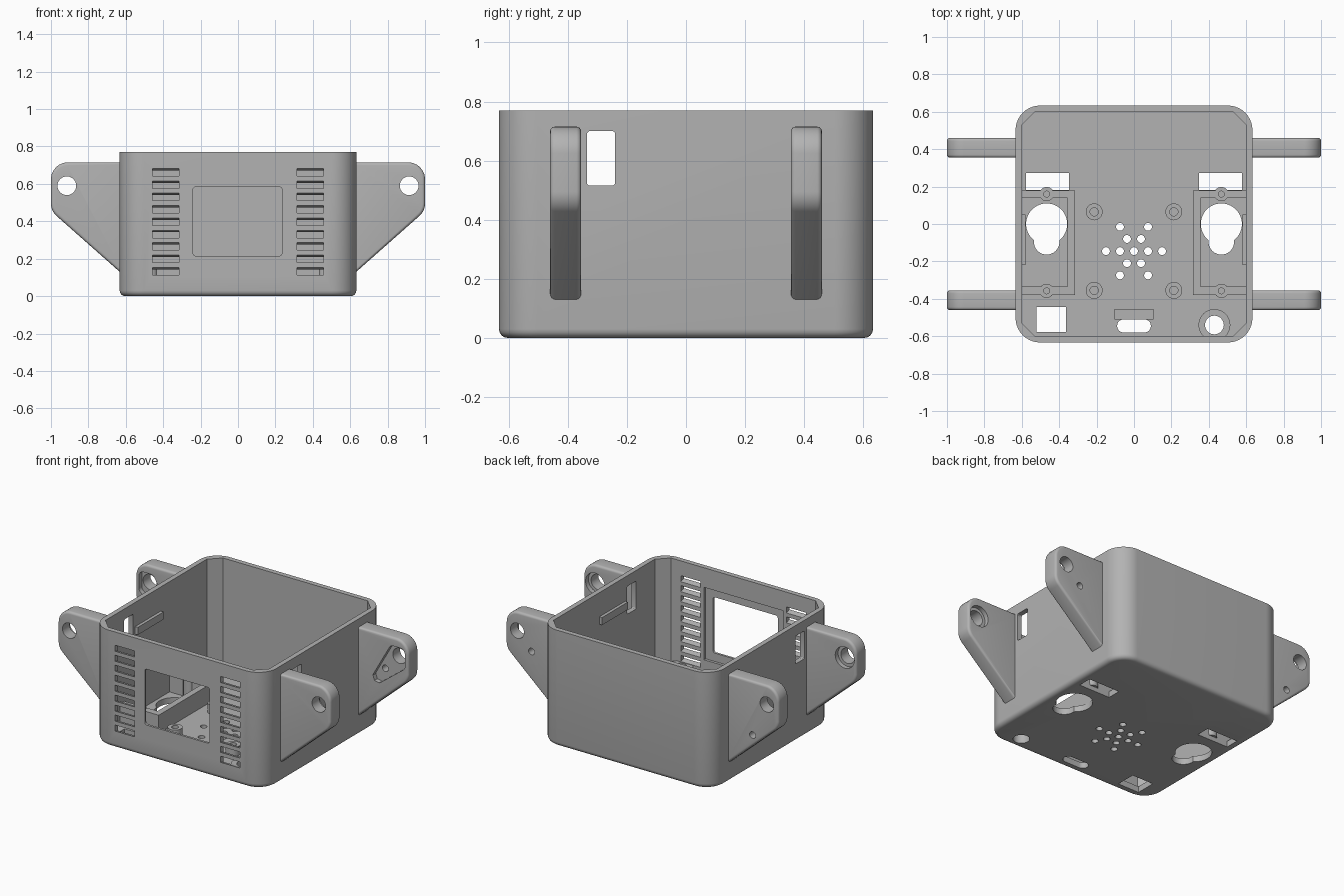
import bpy, bmesh, math
from mathutils import Vector

if "Cube" in bpy.data.objects:
    bpy.data.objects.remove(bpy.data.objects["Cube"], do_unlink=True)

grey = bpy.data.materials.new("plastic_grey")
grey.use_nodes = True
COLOUR = (0.45, 0.45, 0.45, 1)
grey.diffuse_color = COLOUR
grey.node_tree.nodes["Principled BSDF"].inputs["Base Color"].default_value = COLOUR


# --- helpers ---
def circle(x, y, r, n=32):
    return [(x + r * math.cos(math.tau * i / n), y + r * math.sin(math.tau * i / n)) for i in range(n)]


def rect(x0, x1, y0, y1):
    return [(x0, y0), (x1, y0), (x1, y1), (x0, y1)]


def rounded(points, radii, seg=8):
    """Fillet the corners of a polygon; radii is a number or one per corner."""
    pts = [Vector(p) for p in points]
    if not isinstance(radii, (list, tuple)):
        radii = [radii] * len(pts)
    out = []
    for i, p in enumerate(pts):
        r = radii[i]
        if r == 0:
            out.append(tuple(p))
            continue
        u = (pts[i - 1] - p).normalized()
        v = (pts[(i + 1) % len(pts)] - p).normalized()
        half = u.angle(v) / 2
        c = p + (u + v).normalized() * r / math.sin(half)
        d = r / math.tan(half)
        w0, w1 = p + u * d - c, p + v * d - c
        out += [tuple(c + w0.lerp(w1, k / seg).normalized() * r) for k in range(seg + 1)]
    return out


def prism(name, points, a, b, axis="z", bottom_bevel=0, bevel=0):
    """Extrude a flat profile from a to b along an axis."""
    place = {"x": lambda p, t: (t, p[0], p[1]),
             "y": lambda p, t: (p[0], t, p[1]),
             "z": lambda p, t: (p[0], p[1], t)}[axis]
    bm = bmesh.new()
    lo = [bm.verts.new(place(p, a)) for p in points]
    hi = [bm.verts.new(place(p, b)) for p in points]
    bm.faces.new(lo)
    bm.faces.new(hi)
    n = len(points)
    for i in range(n):
        j = (i + 1) % n
        bm.faces.new((lo[i], lo[j], hi[j], hi[i]))
    bmesh.ops.recalc_face_normals(bm, faces=bm.faces)
    edges, width = [], bottom_bevel or bevel
    if bottom_bevel:
        edges = [e for e in bm.edges if all(v in lo for v in e.verts)]
    elif bevel:
        edges = [e for e in bm.edges if (e.verts[0] in lo) == (e.verts[1] in lo)]
    if edges:
        bmesh.ops.bevel(bm, geom=edges, offset=width, segments=4, profile=0.5, affect="EDGES")
    me = bpy.data.meshes.new(name)
    bm.to_mesh(me)
    bm.free()
    me.materials.append(grey)
    ob = bpy.data.objects.new(name, me)
    bpy.context.collection.objects.link(ob)
    return ob


def cut(target, *args, **kw):
    """Subtract a prism from the target."""
    tool = prism("cutter", *args, **kw)
    mod = target.modifiers.new("cut", "BOOLEAN")
    mod.operation, mod.solver, mod.object = "DIFFERENCE", "EXACT", tool
    bpy.context.view_layer.objects.active = target
    bpy.ops.object.modifier_apply(modifier=mod.name)
    me = tool.data
    bpy.data.objects.remove(tool, do_unlink=True)
    bpy.data.meshes.remove(me)


parts = []
W, H, FLOOR, IN = 0.633, 0.77, 0.04, 0.6

# --- open box with chamfered inner corners ---
body = prism("housing", rounded(rect(-W, W, -W, W), 0.13, 12), 0, H, bottom_bevel=0.03)
parts.append(body)
c = IN - 0.07
cut(body, [(-c, -IN), (c, -IN), (IN, -c), (IN, c), (c, IN), (-c, IN), (-IN, c), (-IN, -c)], FLOOR, 1)

# front display window with a recess behind it
cut(body, rounded(rect(-0.24, 0.235, 0.215, 0.585), 0.015, 4), -0.7, -0.5, "y")
cut(body, rect(-0.29, 0.29, 0.16, 0.64), -0.618, -0.5, "y")

for s in (-1, 1):
    # louvre slots
    for k in range(9):
        z = 0.134 + 0.0661 * k
        lo, hi = sorted((s * 0.315, s * 0.458))
        cut(body, [(-0.66, z + 0.028), (-0.66, z - 0.012), (-0.57, z - 0.04), (-0.57, z)], lo, hi, "x")
    # side window
    lo, hi = sorted((s * 0.5, s * 0.7))
    cut(body, rounded(rect(-0.335, -0.24, 0.515, 0.7), 0.01, 3), lo, hi, "x")
    # keyhole and cable opening in the floor
    cut(body, circle(s * 0.467, 0, 0.11, 48), -0.1, 0.1)
    cut(body, rounded(rect(s * 0.467 - 0.068, s * 0.467 + 0.068, -0.163, -0.02), 0.066), -0.1, 0.1)
    lo, hi = sorted((s * 0.348, s * 0.578))
    cut(body, rect(lo, hi, 0.182, 0.273), -0.1, 0.1)

# speaker holes, cable slot, square opening and round hole in the floor
spots = [(0, -0.145)]
for k in range(6):
    for r in (0.075, 0.15):
        spots.append((r * math.cos(k * math.pi / 3), -0.145 + r * math.sin(k * math.pi / 3)))
for x, y in spots:
    cut(body, circle(x, y, 0.021, 20), -0.1, 0.1)
cut(body, rounded(rect(-0.09, 0.09, -0.58, -0.51), 0.034), -0.1, 0.1)
cut(body, rect(-0.52, -0.363, -0.578, -0.445), -0.1, 0.1)
cut(body, circle(0.43, -0.54, 0.05), -0.1, 0.1)

# collar around the round hole, and the bar behind the cable slot
collar = prism("hole_collar", [(x, max(y, -0.605)) for x, y in circle(0.43, -0.54, 0.085)], 0.03, 0.1)
cut(collar, circle(0.43, -0.54, 0.05), -0.1, 0.2)
parts += [collar, prism("cable_bar", rect(-0.105, 0.105, -0.51, -0.455), 0.03, 0.1)]

for s, side in ((-1, "right"), (1, "left")):
    # circuit board standoffs
    for y, where in ((0.065, "back"), (-0.355, "front")):
        post = prism(f"standoff_{where}_{side}", circle(s * 0.213, y, 0.045), 0.03, 0.1)
        cut(post, circle(s * 0.213, y, 0.022, 20), 0.05, 0.2)
        parts.append(post)

    # raised frame around the keyhole, with screw bosses
    lo, hi = sorted((s * 0.315, s * 0.355))
    parts.append(prism(f"frame_rail_{side}", rect(lo, hi, -0.38, 0.18), 0.03, 0.16))
    lo, hi = sorted((s * 0.355, s * 0.61))
    for y0, y1, where in ((0.14, 0.18, "back"), (-0.38, -0.335, "front")):
        y = (y0 + y1) / 2
        bar = prism(f"frame_bar_{where}_{side}", rect(lo, hi, y0, y1), 0.03, 0.16)
        boss = prism(f"frame_boss_{where}_{side}", circle(s * 0.467, y, 0.038), 0.03, 0.165)
        for ob in (bar, boss):
            cut(ob, circle(s * 0.467, y, 0.016, 16), 0.08, 0.3)
        parts += [bar, boss]

    # rail on the inside of the side wall
    lo, hi = sorted((s * 0.58, s * 0.605))
    parts.append(prism(f"side_rail_{side}", rect(-0.22, 0.05, 0.56, 0.61), lo, hi, "x"))

    # mounting ears
    outline = rounded([(0.61, 0.715), (1.0, 0.715), (1.0, 0.455), (0.61, 0.11)], [0, 0.09, 0.09, 0])
    pocket = rounded([(0.66, 0.29), (0.975, 0.53), (0.975, 0.66), (0.87, 0.66)], 0.035, 6)
    for y0, y1, where in ((0.355, 0.46, "back"), (-0.46, -0.355, "front")):
        ear = prism(f"ear_{where}_{side}", [(s * x, z) for x, z in outline], y0, y1, "y", bevel=0.016)
        cut(ear, circle(s * 0.915, 0.59, 0.05), y0 - 0.1, y1 + 0.1, "y")
        if where == "back":
            cut(ear, [(s * x, z) for x, z in pocket], y0 - 0.1, y0 + 0.03, "y")
            small_z = 0.48 if s > 0 else 0.36
            cut(ear, circle(s * 0.81, small_z, 0.022, 20), y0 - 0.1, y1 + 0.1, "y")
        else:
            cut(ear, circle(s * 0.915, 0.59, 0.07), y1 - 0.03, y1 + 0.1, "y")
        parts.append(ear)

# smooth the curved surfaces, keep the edges sharp
bpy.ops.object.select_all(action="DESELECT")
for ob in parts:
    ob.select_set(True)
bpy.context.view_layer.objects.active = body
bpy.ops.object.shade_smooth_by_angle(angle=math.radians(30))
